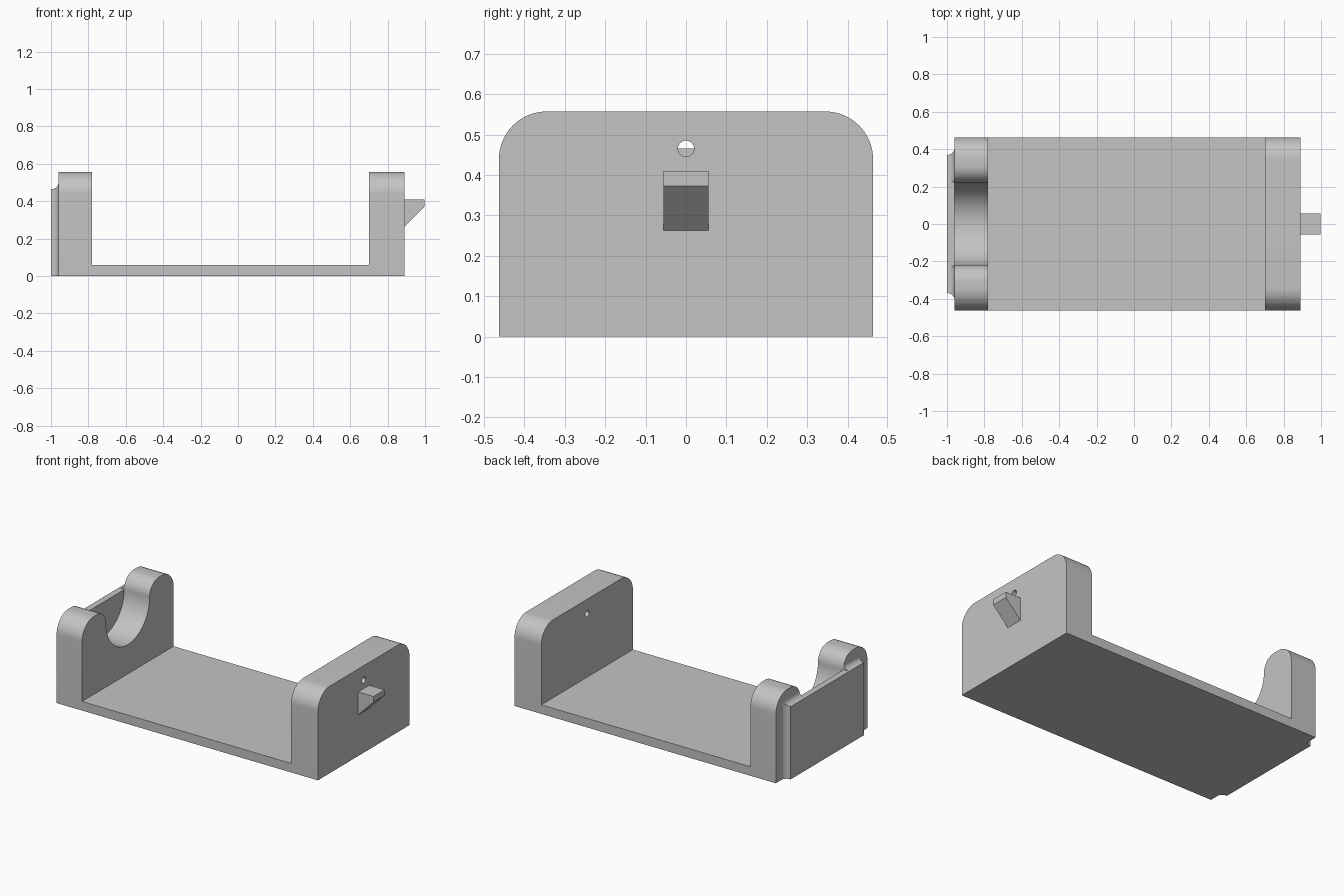
import bpy, bmesh, math
from mathutils import Vector

if "Cube" in bpy.data.objects:
    bpy.data.objects.remove(bpy.data.objects["Cube"])

grey = bpy.data.materials.new("light_grey")
grey.diffuse_color = (0.55, 0.55, 0.55, 1)
grey.use_nodes = True
grey.node_tree.nodes["Principled BSDF"].inputs["Base Color"].default_value = grey.diffuse_color


def finish(name, bm):
    bmesh.ops.recalc_face_normals(bm, faces=bm.faces[:])
    mesh = bpy.data.meshes.new(name)
    bm.to_mesh(mesh)
    bm.free()
    mesh.materials.append(grey)
    ob = bpy.data.objects.new(name, mesh)
    bpy.context.collection.objects.link(ob)
    return ob


def extrude(name, points, direction):
    """Solid made by pushing a closed 3D outline along a direction."""
    bm = bmesh.new()
    face = bm.faces.new([bm.verts.new(p) for p in points])
    ext = bmesh.ops.extrude_face_region(bm, geom=[face], use_keep_orig=True)
    moved = [v for v in ext["geom"] if isinstance(v, bmesh.types.BMVert)]
    bmesh.ops.translate(bm, verts=moved, vec=Vector(direction))
    return finish(name, bm)


def box(name, x0, x1, y0, y1, z0, z1):
    return extrude(name, [(x0, y0, z0), (x0, y1, z0), (x0, y1, z1), (x0, y0, z1)],
                   (x1 - x0, 0, 0))


def arc(cy, cz, r, a0, a1, n=16):
    """Points (y, z) along an arc, angles in degrees."""
    return [(cy + r * math.cos(math.radians(a0 + (a1 - a0) * i / n)),
             cz + r * math.sin(math.radians(a0 + (a1 - a0) * i / n)))
            for i in range(n + 1)]


def combine(ob, tool, operation):
    mod = ob.modifiers.new(operation.lower(), "BOOLEAN")
    mod.operation, mod.object, mod.solver = operation, tool, "EXACT"
    bpy.context.view_layer.objects.active = ob
    bpy.ops.object.modifier_apply(modifier=mod.name)
    bpy.data.objects.remove(tool)


def smooth(ob):
    bpy.ops.object.select_all(action="DESELECT")
    ob.select_set(True)
    bpy.context.view_layer.objects.active = ob
    bpy.ops.object.shade_smooth_by_angle(angle=math.radians(30))


W, H, R = 0.463, 0.557, 0.118      # half width, wall height, corner radius
MID, NOTCH = 0.465, 0.22           # notch centre height and radius
LIP = H - MID                      # rounding of the notch shoulders

# Right wall with rounded top corners
half = [(W, 0)] + arc(W - R, H - R, R, 0, 90)
outline = half + [(-y, z) for y, z in reversed(half)]
frame = extrude("frame", [(0.70, y, z) for y, z in outline], (0.19, 0, 0))

# Left wall with the round cradle notch
half += arc(NOTCH + LIP, MID, LIP, 90, 180) + arc(0, MID, NOTCH, 0, -90, 24)[1:]
outline = half + [(-y, z) for y, z in reversed(half[:-1])]
left_wall = extrude("left_wall", [(-0.96, y, z) for y, z in outline], (0.18, 0, 0))

# Join walls with the floor, then drill the small hole in the right wall
combine(frame, box("floor", -0.87, 0.80, -W, W, 0, 0.058), "UNION")
combine(frame, left_wall, "UNION")
drill = extrude("drill", [(0.6, y, z) for y, z in arc(0, MID, 0.02, 0, 345, 23)], (0.4, 0, 0))
combine(frame, drill, "DIFFERENCE")
smooth(frame)

# End plate flaring into the left wall with a concave fillet
bm = bmesh.new()
r = 0.035
rings = []
steps = [(-1.0, 0.0)]
for i in range(9):
    a = math.radians(90 * i / 8)
    steps.append((-0.96 - r + r * math.sin(a), r - r * math.cos(a)))
for x, o in steps:
    y, z = 0.37 + o, MID + o
    rings.append([bm.verts.new(p) for p in ((x, -y, 0), (x, y, 0), (x, y, z), (x, -y, z))])
for a, b in zip(rings, rings[1:]):
    for k in range(4):
        bm.faces.new((a[k], a[(k + 1) % 4], b[(k + 1) % 4], b[k]))
bm.faces.new(rings[0])
bm.faces.new(rings[-1])
plate = finish("end_plate", bm)
# The fillet stops where the notch opens
combine(plate, box("trim", -1.1, -0.9, -0.224, 0.224, MID, 0.7), "DIFFERENCE")
smooth(plate)

# Wedge hook on the right wall
extrude("hook", [(0.89, -0.056, 0.263), (0.998, -0.056, 0.373),
                 (0.998, -0.056, 0.41), (0.89, -0.056, 0.41)], (0, 0.112, 0))
